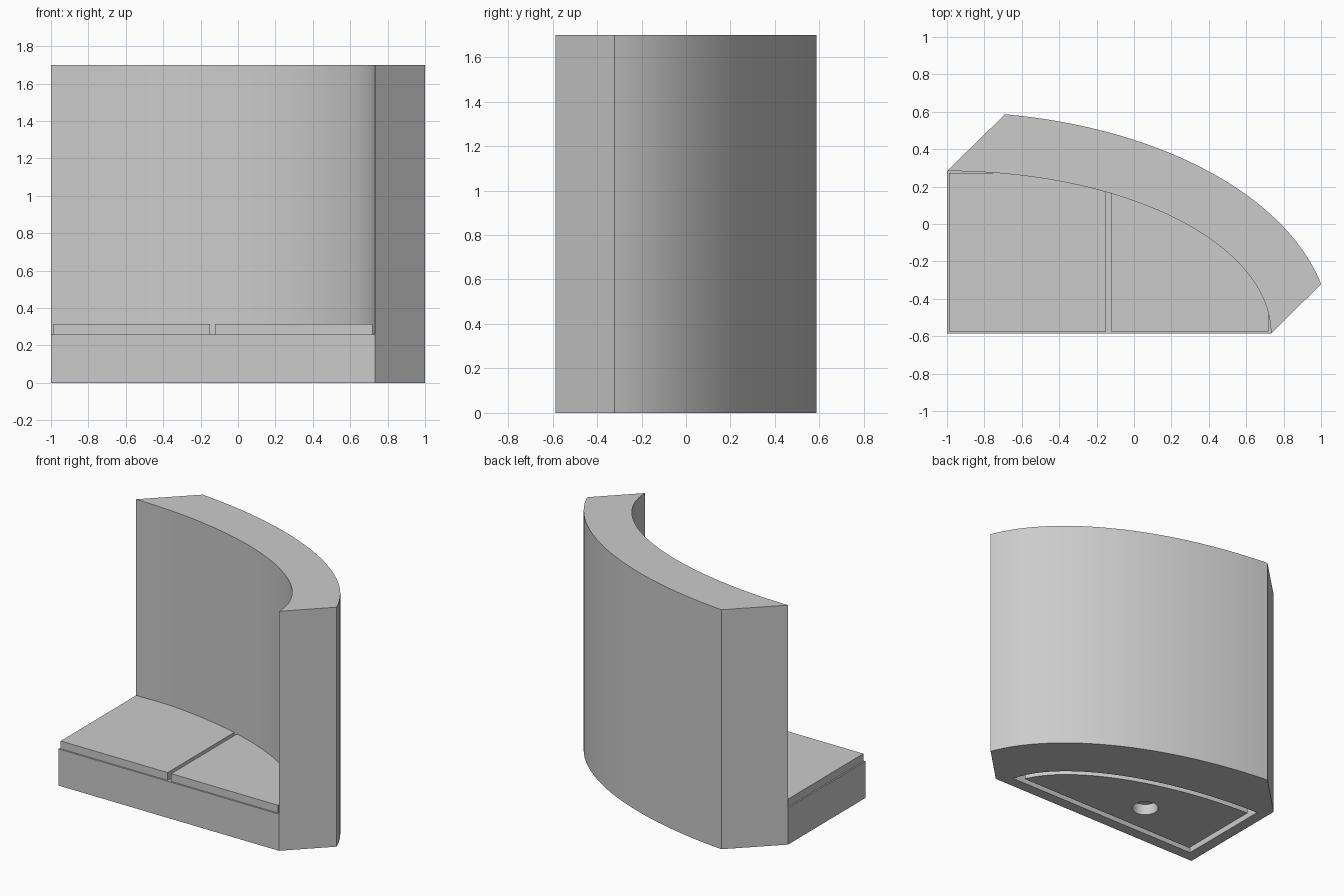
import bpy, bmesh
from math import sin, cos, asin, acos, pi, hypot
from mathutils import Vector

if "Cube" in bpy.data.objects:
    bpy.data.objects.remove(bpy.data.objects["Cube"], do_unlink=True)

CX, CY = -1.0, -0.586          # shared centre of the elliptical curves
A, B = 1.732, 0.869            # inner wall radii
FLOOR, TOP = 0.26, 1.70

grey = bpy.data.materials.new("plain grey")
grey.use_nodes = True
COLOUR = (0.6, 0.6, 0.6, 1)
grey.diffuse_color = COLOUR
grey.node_tree.nodes["Principled BSDF"].inputs["Base Color"].default_value = COLOUR


def arc(a, b, t0, t1, n):
    ts = [t0 + (t1 - t0) * i / n for i in range(n + 1)]
    return [(CX + a * cos(t), CY + b * sin(t)) for t in ts]


def inset_outline(d):
    """Base outline moved inwards by d on all three sides."""
    curve = []
    for x, y in arc(A, B, 0, pi / 2, 120):
        nx, ny = (x - CX) / A ** 2, (y - CY) / B ** 2
        size = hypot(nx, ny)
        x, y = x - d * nx / size, y - d * ny / size
        if x > CX + d + 0.002 and y > CY + d + 0.002:
            curve.append((x, y))
    return ([(CX + d, CY + d), (curve[0][0], CY + d)] + curve
            + [(CX + d, curve[-1][1])])


def raise_faces(bm, faces, height):
    """Extrude faces straight up and return the new faces."""
    geom = bmesh.ops.extrude_face_region(bm, geom=faces)["geom"]
    verts = [g for g in geom if isinstance(g, bmesh.types.BMVert)]
    bmesh.ops.translate(bm, verts=verts, vec=Vector((0, 0, height)))
    return [g for g in geom if isinstance(g, bmesh.types.BMFace)]


def make_object(name, bm):
    bmesh.ops.recalc_face_normals(bm, faces=bm.faces[:])
    mesh = bpy.data.meshes.new(name)
    bm.to_mesh(mesh)
    bm.free()
    mesh.materials.append(grey)
    obj = bpy.data.objects.new(name, mesh)
    bpy.context.collection.objects.link(obj)
    return obj


def prism(name, points, z0, z1):
    bm = bmesh.new()
    face = bm.faces.new([bm.verts.new((x, y, z0)) for x, y in points])
    raise_faces(bm, [face], z1 - z0)
    return make_object(name, bm)


def activate(obj):
    bpy.ops.object.select_all(action="DESELECT")
    obj.select_set(True)
    bpy.context.view_layer.objects.active = obj


def combine(obj, operation, tool):
    """Apply a boolean with a helper solid, then discard the helper."""
    tool.hide_render = True
    mod = obj.modifiers.new("combine", "BOOLEAN")
    mod.operation, mod.solver, mod.object = operation, "EXACT", tool
    activate(obj)
    bpy.ops.object.modifier_apply(modifier=mod.name)
    bpy.data.objects.remove(tool, do_unlink=True)


def smooth(obj):
    activate(obj)
    bpy.ops.object.shade_smooth_by_angle(angle=pi / 6)


# Body: quarter-ellipse base and curved back wall in one solid
bm = bmesh.new()
inner = [bm.verts.new((x, y, 0)) for x, y in arc(A, B, 0, pi / 2, 48)]
outer = [bm.verts.new((x, y, 0)) for x, y in arc(2.052, 1.186, 0.225, 1.419, 48)]
corner = bm.verts.new((CX, CY, 0))
seat = bm.faces.new([corner] + inner)
crescent = bm.faces.new(outer + inner[::-1])
tops = raise_faces(bm, [seat, crescent], FLOOR)
wall_top = [f for f in tops if any(v.co.x > 0.9 for v in f.verts)]
raise_faces(bm, wall_top, TOP - FLOOR)
body = make_object("curved_wall_and_base", bm)

# Groove under the base, leaving a raised island, and a round hole in it
combine(body, "DIFFERENCE", prism("groove_cutter", inset_outline(0.08), -0.1, 0.08))
combine(body, "UNION", prism("island", inset_outline(0.125), 0, 0.12))
circle = [(-0.30 + 0.088 * cos(pi * i / 16), -0.24 + 0.088 * sin(pi * i / 16))
          for i in range(32)]
combine(body, "DIFFERENCE", prism("hole_cutter", circle, -0.1, 0.08))
smooth(body)


# Two seat pads, their backs tucked slightly into the wall
def pad(name, x0, x1, y0=-0.575, y1=0.273):
    a, b = A + 0.02, B + 0.02
    t0 = acos((x1 - CX) / a)
    t1 = min(acos((x0 - CX) / a), asin((y1 - CY) / b))
    pts = [(x0, y0), (x1, y0)] + arc(a, b, t0, t1, 24)
    if pts[-1][0] > x0 + 0.001:
        pts.append((x0, y1))
    smooth(prism(name, pts, FLOOR, FLOOR + 0.055))


pad("right_seat_pad", -0.99, -0.15)
pad("left_seat_pad", -0.122, 0.718)
